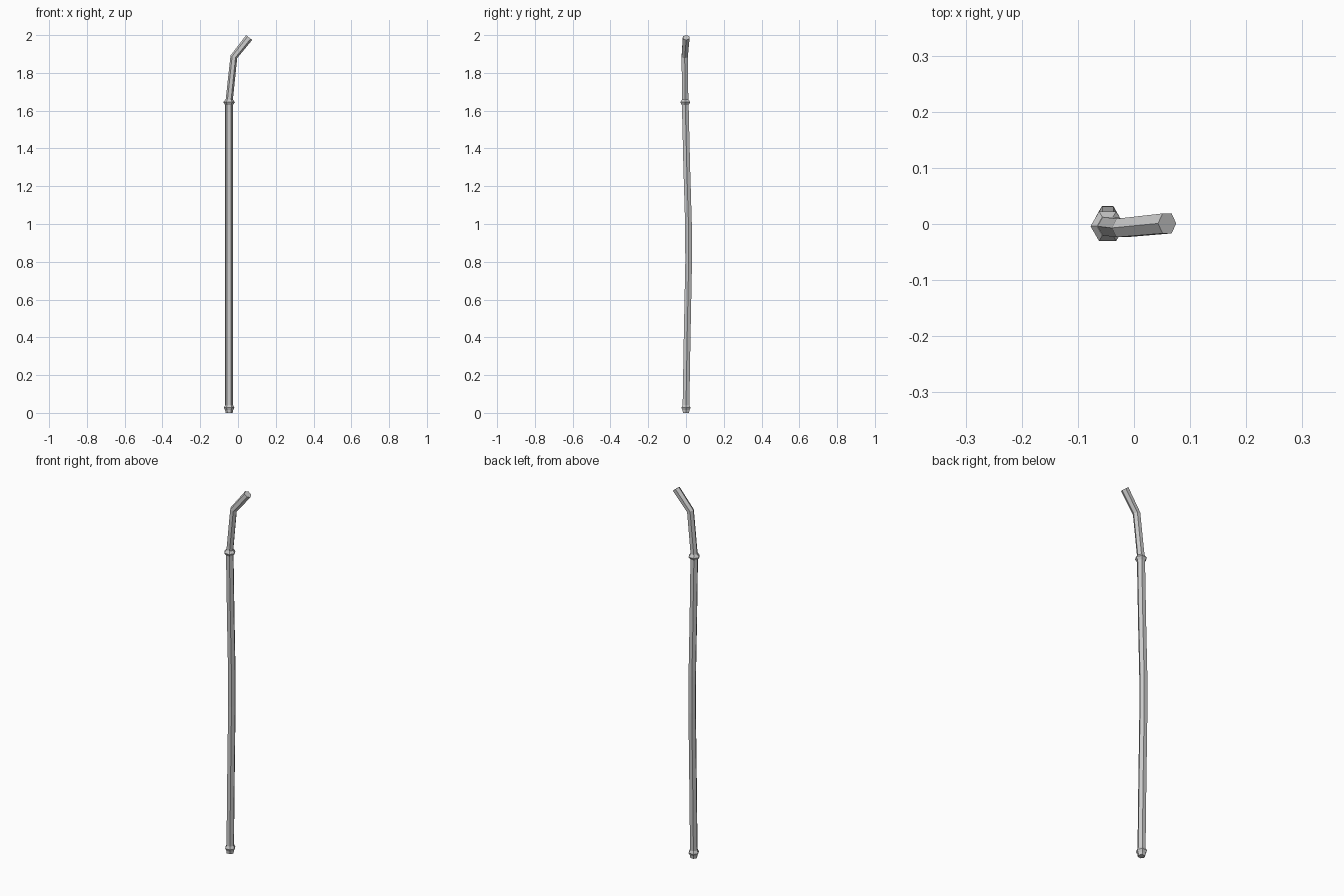
import bpy, bmesh, math

if "Cube" in bpy.data.objects:
    bpy.data.objects.remove(bpy.data.objects["Cube"])

SIDES = 6


def tube(name, stations):
    """Six-sided tube through stations (x, y, z, radius, tilt in degrees towards +x)."""
    bm = bmesh.new()
    rings = []
    for x, y, z, r, tilt in stations:
        t = math.radians(tilt)
        ring = []
        for i in range(SIDES):
            a = 2 * math.pi * i / SIDES
            u, v = r * math.cos(a), r * math.sin(a)
            ring.append(bm.verts.new((x + u * math.cos(t), y + v, z - u * math.sin(t))))
        rings.append(ring)
    for low, high in zip(rings, rings[1:]):
        for i in range(SIDES):
            j = (i + 1) % SIDES
            bm.faces.new((low[i], low[j], high[j], high[i]))
    bm.faces.new(rings[0][::-1])
    bm.faces.new(rings[-1])
    mesh = bpy.data.meshes.new(name)
    bm.to_mesh(mesh)
    bm.free()
    obj = bpy.data.objects.new(name, mesh)
    bpy.context.collection.objects.link(obj)
    return obj


X = -0.047
R = 0.0205

# long shaft, bowed gently backwards
bow = [(0.04, 0.0), (0.4, 0.006), (0.8, 0.014), (1.0, 0.013), (1.3, 0.004), (1.635, -0.004)]
tube("shaft", [(X, y, z, R, 0) for z, y in bow])

# foot with its flared ring
foot = [(0.0, 0.019), (0.015, 0.021), (0.028, 0.028), (0.042, R)]
tube("foot_ring", [(X, 0.0, z, r, 0) for z, r in foot])

# ring where the shaft meets the neck
collar = [(1.63, R), (1.645, 0.0305), (1.66, 0.019)]
tube("collar", [(X, -0.004, z, r, 0) for z, r in collar])

# bent neck and tip
tube("bent_neck", [
    (X, -0.004, 1.65, 0.019, 5),
    (-0.022, -0.007, 1.885, 0.019, 21),
    (0.059, 0.001, 1.987, 0.0205, 38),
])
